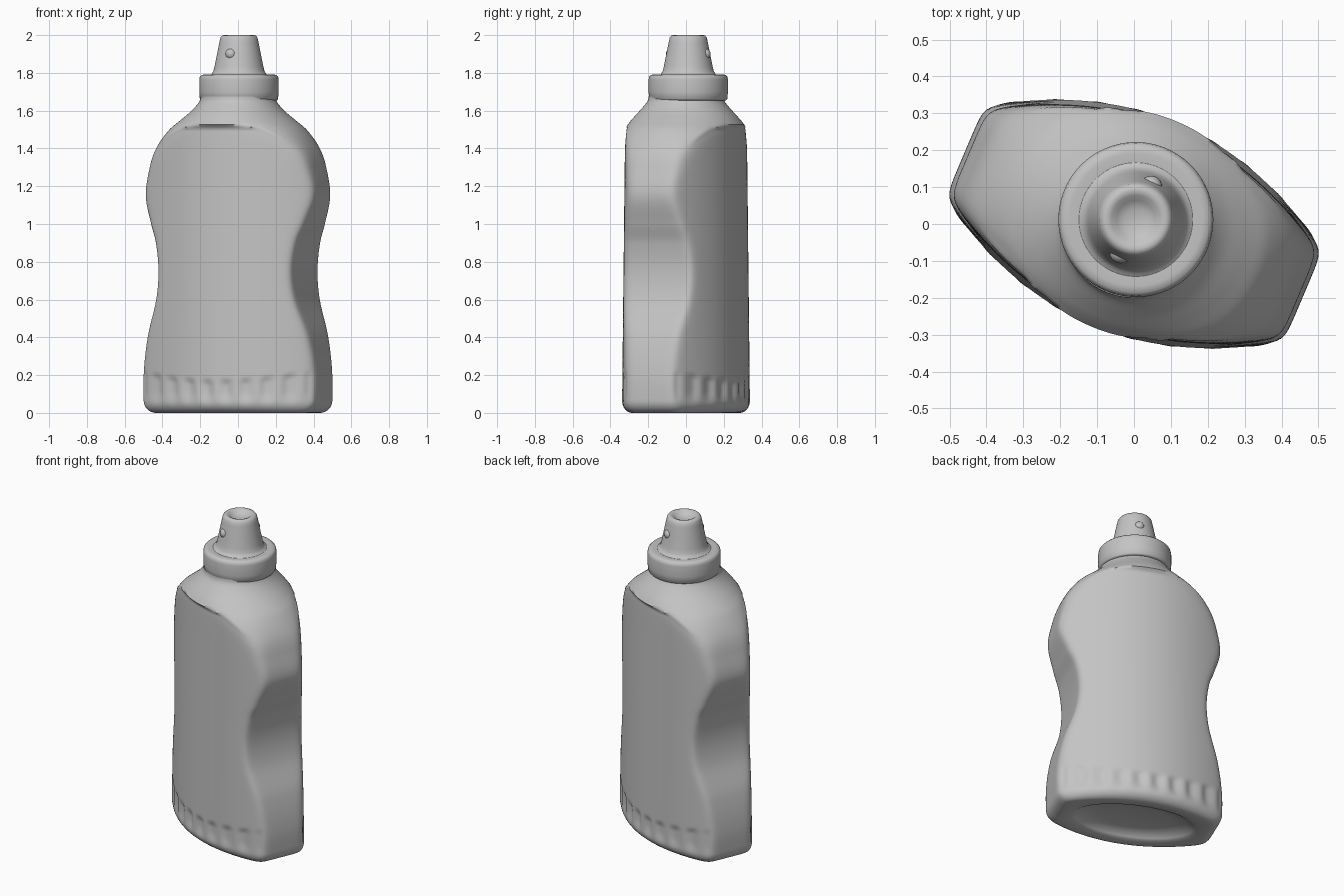
import bpy, bmesh
from math import sin, cos, pi, sqrt, radians, exp
from mathutils import Vector

cube = bpy.data.objects.get("Cube")
if cube:
    bpy.data.objects.remove(cube, do_unlink=True)

plastic = bpy.data.materials.new("grey_plastic")
plastic.use_nodes = True
GREY = (0.55, 0.55, 0.55, 1)
plastic.diffuse_color = GREY
plastic.node_tree.nodes["Principled BSDF"].inputs["Base Color"].default_value = GREY


def finish(name, bm, angle=50):
    """Turn a bmesh into a smooth shaded object."""
    bmesh.ops.remove_doubles(bm, verts=bm.verts, dist=1e-5)
    bmesh.ops.recalc_face_normals(bm, faces=bm.faces)
    mesh = bpy.data.meshes.new(name)
    bm.to_mesh(mesh)
    bm.free()
    mesh.materials.append(plastic)
    obj = bpy.data.objects.new(name, mesh)
    bpy.context.collection.objects.link(obj)
    bpy.ops.object.select_all(action='DESELECT')
    obj.select_set(True)
    bpy.context.view_layer.objects.active = obj
    bpy.ops.object.shade_smooth_by_angle(angle=radians(angle))
    return obj


def loft(rings):
    """Bridge closed rings of points, all of the same length."""
    bm = bmesh.new()
    loops = [[bm.verts.new(p) for p in ring] for ring in rings]
    n = len(loops[0])
    for a, b in zip(loops, loops[1:]):
        for i in range(n):
            j = (i + 1) % n
            bm.faces.new((a[i], a[j], b[j], b[i]))
    return bm


def lathe(name, profile, centre, sides=96):
    turns = [2 * pi * i / sides for i in range(sides)]
    bm = loft([[(centre[0] + r * cos(t), centre[1] + r * sin(t), z) for t in turns]
               for r, z in profile])
    return finish(name, bm)


def step(lo, hi, x):
    t = min(1, max(0, (x - lo) / (hi - lo)))
    return t * t * (3 - 2 * t)


# Body stations: height, half length, half depth of the rounded body, roundness
STATIONS = [(0, .494, .6, 4), (.2, .497, .6, 4), (.4, .466, .6, 4),
            (.6, .402, .6, 4), (.75, .386, .6, 4), (.9, .406, .6, 4),
            (1.0, .443, .6, 4), (1.15, .487, .58, 3.4), (1.3, .464, .5, 2.8),
            (1.4, .432, .41, 2.3), (1.5, .366, .324, 2.1), (1.55, .307, .288, 2),
            (1.6, .245, .245, 2), (1.65, .204, .204, 2), (1.68, .198, .198, 2)]


def station(z):
    """Smooth curve through the stations."""
    last = len(STATIONS) - 1
    i = max(k for k in range(last) if STATIONS[k][0] <= z)

    def slope(k, c):
        a, b = STATIONS[max(k - 1, 0)], STATIONS[min(k + 1, last)]
        return (b[c] - a[c]) / (b[0] - a[0])
    p, q = STATIONS[i], STATIONS[i + 1]
    h = q[0] - p[0]
    t = (z - p[0]) / h
    s = t * t * (3 - 2 * t)
    return [p[c] * (1 - s) + q[c] * s + h * t * (1 - t) *
            (slope(i, c) * (1 - t) - slope(i + 1, c) * t) for c in (1, 2, 3)]


FLUTE, BOW, FILLET = .11, .65, .065


def radius(z, t):
    length, depth, power = station(z)
    c, s = abs(cos(t)), abs(sin(t))
    body = ((c / length) ** power + (s / depth) ** power) ** (-1 / power)
    # bowed front and back label panels, ending under the shoulder
    d = .299 - .012 * z + .03 * step(1.5, 1.535, z)
    k = max(BOW * c * c, 1e-6)
    panel = (sqrt(s * s + 4 * k * d) - s) / (2 * k)
    crisp = 30 - 10 * step(1.1, 1.4, z)
    r = (body ** -crisp + panel ** -crisp) ** (-1 / crisp)
    u = r * cos(t)
    # soft lip along the arch at the top of each panel
    r += .006 * exp(-((body - panel) / .012) ** 2) * step(1.4, 1.48, z)
    # flutes along the foot of each panel, highest at its corners
    crest = .175 + .2 * u * u
    on_panel = step(0, .03, body - panel)
    wave = sin(pi * u / FLUTE) ** 2
    r -= .012 * wave * on_panel * step(.03, .12, z) * (1 - step(crest - .03, crest + .015, z))
    # rounded bottom edge
    if z < FILLET:
        r -= FILLET * (1 - sqrt(1 - (1 - z / FILLET) ** 2))
    return r


SIDES, LEVELS, TOP = 288, 140, 1.675
angles = [2 * pi * i / SIDES for i in range(SIDES)]
heights = [FILLET * (1 - cos(pi / 2 * i / 8)) for i in range(8)]
heights += [FILLET + (TOP - FILLET) * i / LEVELS for i in range(LEVELS + 1)]


def ring(z):
    return [(radius(z, t) * cos(t), radius(z, t) * sin(t), z) for t in angles]


def oval(scale, z):
    return [(.37 * scale * cos(t), .19 * scale * sin(t), z) for t in angles]


# Bottle body with an oval hollow in the underside
underside = [oval(0, .045), oval(.6, .042), oval(.85, .03), oval(.95, .012), oval(1, .004)]
body = finish("bottle_body", loft(underside + [ring(z) for z in heights]), 70)
body.rotation_euler.z = radians(-23)

# Cap: collar and tapered nozzle with a flared foot
AXIS = (.005, .012)
lathe("cap_collar", [(.17, 1.655), (.2, 1.655), (.207, 1.662), (.21, 1.7), (.21, 1.765),
                     (.207, 1.78), (.198, 1.789), (.18, 1.792), (.15, 1.788), (0, 1.786)], AXIS)
lathe("nozzle", [(.16, 1.786), (.145, 1.793), (.135, 1.81), (.129, 1.835), (.118, 1.89),
                 (.103, 1.965), (.098, 1.987), (.09, 1.997), (.08, 2), (.066, 1.996),
                 (.052, 1.982), (.03, 1.972), (0, 1.97)], AXIS)

# Small locking nubs on opposite sides of the nozzle
for side, turn in (("back", 65), ("front", 245)):
    bm = bmesh.new()
    bmesh.ops.create_uvsphere(bm, u_segments=20, v_segments=12, radius=.03)
    a = radians(turn)
    bmesh.ops.translate(bm, verts=bm.verts, vec=Vector(
        (AXIS[0] + .098 * cos(a), AXIS[1] + .098 * sin(a), 1.9)))
    finish("nozzle_nub_" + side, bm)
